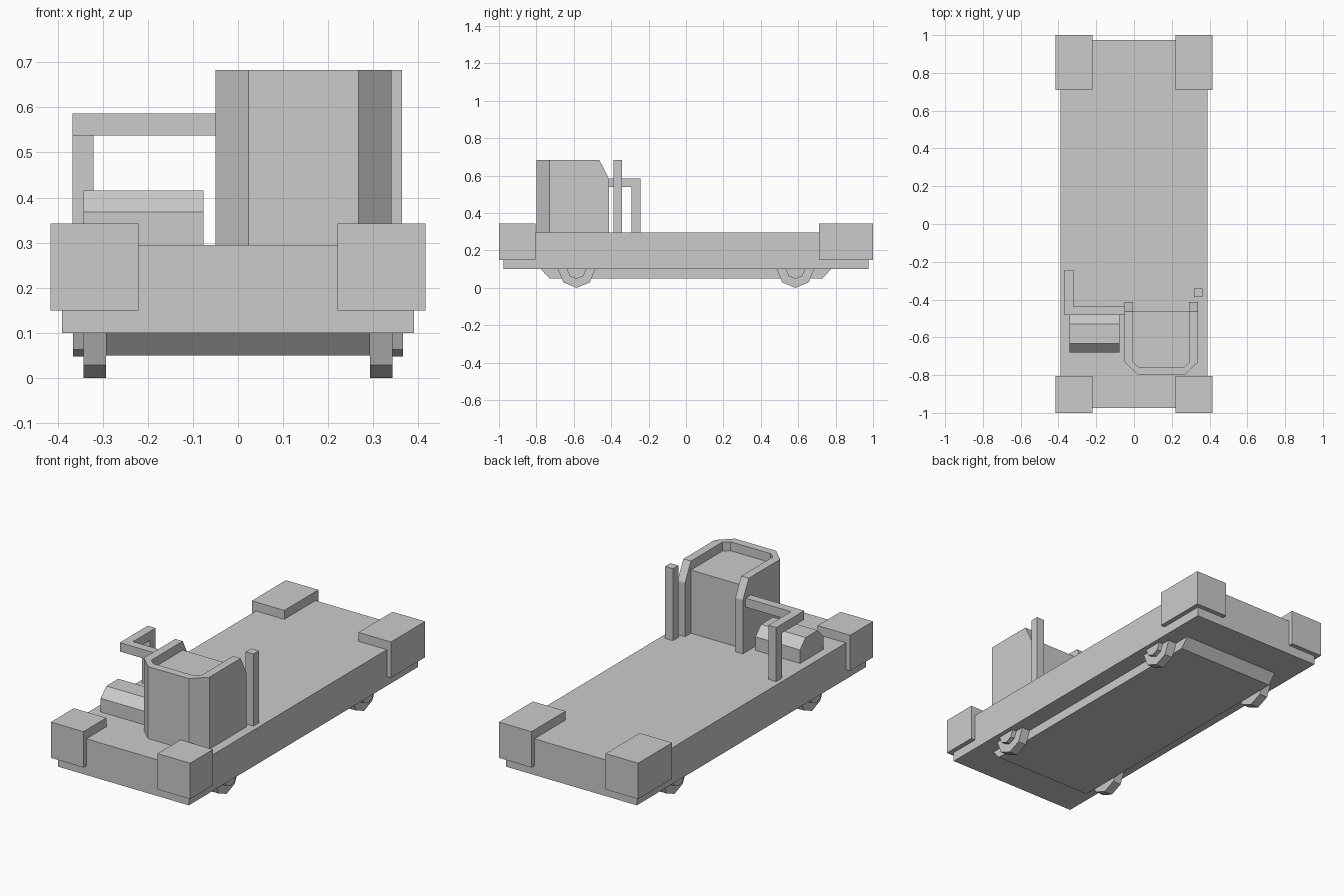
import bpy, bmesh, math
from mathutils import Matrix

if "Cube" in bpy.data.objects:
    bpy.data.objects.remove(bpy.data.objects["Cube"])


def finish(name, bm):
    bmesh.ops.recalc_face_normals(bm, faces=bm.faces)
    mesh = bpy.data.meshes.new(name)
    bm.to_mesh(mesh)
    bm.free()
    ob = bpy.data.objects.new(name, mesh)
    bpy.context.collection.objects.link(ob)
    return ob


def box(name, x0, x1, y0, y1, z0, z1):
    bm = bmesh.new()
    bmesh.ops.create_cube(bm, size=1)
    for v in bm.verts:
        v.co.x = x1 if v.co.x > 0 else x0
        v.co.y = y1 if v.co.y > 0 else y0
        v.co.z = z1 if v.co.z > 0 else z0
    return finish(name, bm)


def profile_x(name, yz, x0, x1):
    """Extrude a side profile along x."""
    bm = bmesh.new()
    a = [bm.verts.new((x0, y, z)) for y, z in yz]
    face = bm.faces.new(a)
    ext = bmesh.ops.extrude_face_region(bm, geom=[face])
    for v in ext["geom"]:
        if isinstance(v, bmesh.types.BMVert):
            v.co.x = x1
    return finish(name, bm)


def disc_x(name, x0, x1, y, z, r):
    pts = [(y + r * math.cos(i * math.pi / 4), z + r * math.sin(i * math.pi / 4)) for i in range(8)]
    return profile_x(name, pts, x0, x1)


DECK = 0.295

# Flat body and tapered belly
box("deck", -0.39, 0.39, -0.975, 0.975, 0.10, DECK)
profile_x("belly", [(-0.78, 0.105), (-0.73, 0.05), (0.73, 0.05), (0.78, 0.105)], -0.293, 0.293)

# Corner bumpers, wheels and hubs on both sides
for s, side in ((-1, "left"), (1, "right")):
    a, b = sorted((s * 0.221, s * 0.415))
    box("front_bumper_" + side, a, b, -1.0, -0.805, 0.15, 0.343)
    box("rear_bumper_" + side, a, b, 0.71, 1.0, 0.15, 0.343)
    for y, end in ((-0.585, "front"), (0.585, "rear")):
        disc_x(f"{end}_wheel_{side}", s * 0.293, s * 0.342, y, 0.10, 0.10)
        disc_x(f"{end}_hub_{side}", s * 0.34, s * 0.366, y, 0.10, 0.052)

# U-shaped console shield: mirrored half paths about its centre line
CX = 0.145
outer = [(0.195, -0.413), (0.195, -0.463), (0.195, -0.73), (0.122, -0.80)]
inner = [(0.15, -0.413), (0.15, -0.463), (0.15, -0.73), (0.12, -0.757)]
tops = [0.585, 0.683, 0.683, 0.683]
stations = [(-1, i) for i in range(4)] + [(1, i) for i in reversed(range(4))]
bm = bmesh.new()
rings = []
for s, i in stations:
    (ox, oy), (ix, iy), t = outer[i], inner[i], tops[i]
    rings.append([bm.verts.new((CX + s * x, y, z)) for x, y, z in
                  ((ox, oy, DECK), (ox, oy, t), (ix, iy, t), (ix, iy, DECK))])
for a, b in zip(rings, rings[1:]):
    for k in range(4):
        bm.faces.new((a[k], a[(k + 1) % 4], b[(k + 1) % 4], b[k]))
bm.faces.new(rings[0])
bm.faces.new(rings[-1])
finish("console_shield", bm)

# Console core filling the shield, slightly lower than its rim
bm = bmesh.new()
core = [(CX + s * inner[i][0], inner[i][1], DECK) for s, i in stations if i > 0]
face = bm.faces.new([bm.verts.new(c) for c in core])
ext = bmesh.ops.extrude_face_region(bm, geom=[face])
for v in ext["geom"]:
    if isinstance(v, bmesh.types.BMVert):
        v.co.z = 0.635
finish("console_core", bm)

# Upright post beside the console
box("side_post", 0.317, 0.363, -0.387, -0.341, DECK, 0.683)

# Seat with chamfered top edges
profile_x("seat", [(-0.68, DECK), (-0.68, 0.368), (-0.632, 0.416), (-0.53, 0.416),
                   (-0.482, 0.368), (-0.482, DECK)], -0.342, -0.076)

# L-shaped handrail and its post
bm = bmesh.new()
rail = [(-0.367, -0.244), (-0.367, -0.482), (-0.048, -0.482), (-0.048, -0.436),
        (-0.32, -0.436), (-0.32, -0.244)]
face = bm.faces.new([bm.verts.new((x, y, 0.538)) for x, y in rail])
ext = bmesh.ops.extrude_face_region(bm, geom=[face])
for v in ext["geom"]:
    if isinstance(v, bmesh.types.BMVert):
        v.co.z = 0.586
finish("handrail", bm)
box("handrail_post", -0.367, -0.32, -0.292, -0.244, DECK, 0.538)
